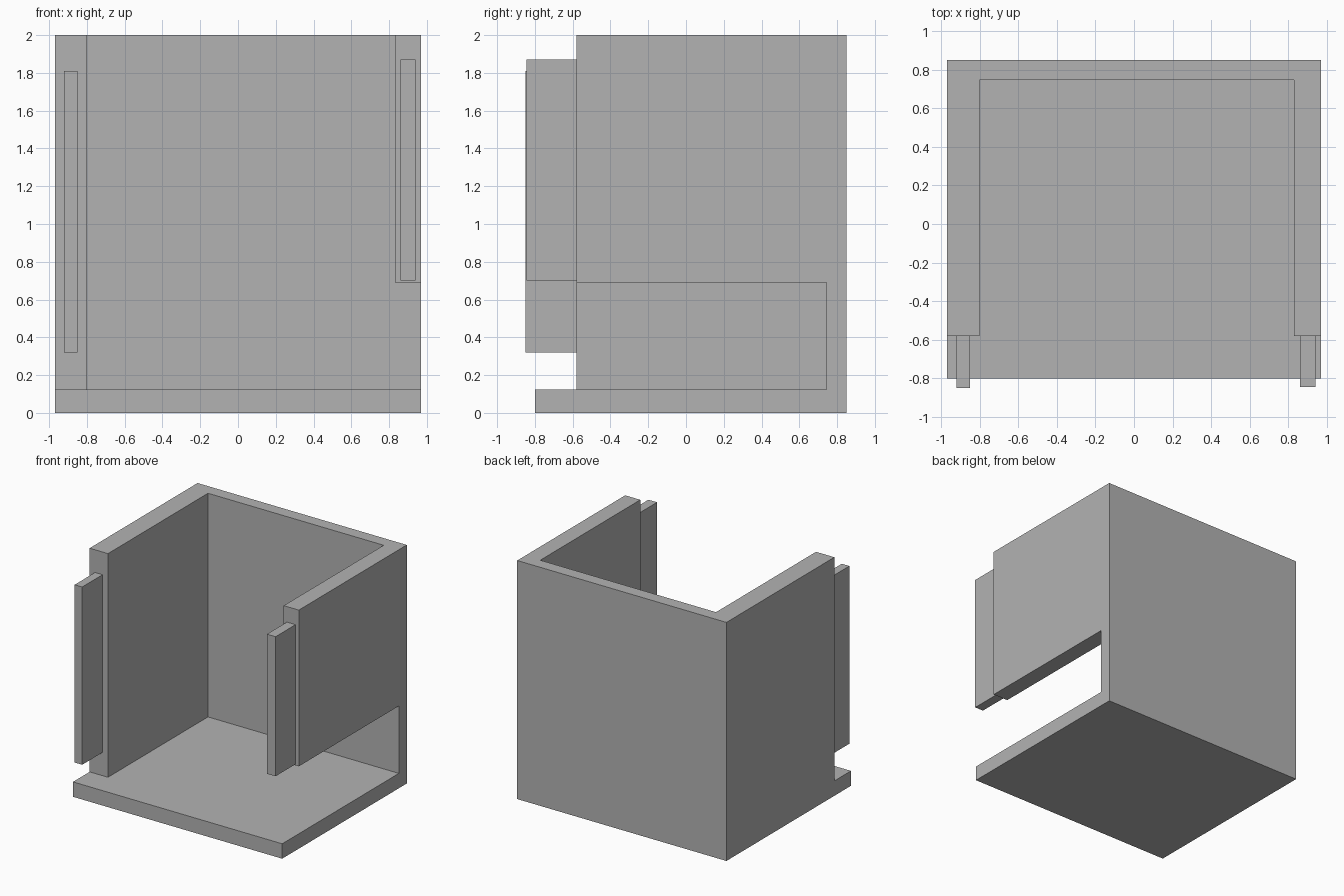
import bpy
import bmesh
from mathutils import Vector

default = bpy.data.objects.get("Cube")
if default:
    bpy.data.objects.remove(default, do_unlink=True)

GREY = (0.45, 0.45, 0.45, 1.0)
grey = bpy.data.materials.new("plain_grey")
grey.use_nodes = True
grey.diffuse_color = GREY
grey.node_tree.nodes["Principled BSDF"].inputs["Base Color"].default_value = GREY


def box(name, low, high):
    """Axis-aligned box between two opposite corners."""
    low, high = Vector(low), Vector(high)
    bm = bmesh.new()
    bmesh.ops.create_cube(bm, size=1)
    bmesh.ops.scale(bm, vec=high - low, verts=bm.verts)
    bmesh.ops.translate(bm, vec=(low + high) / 2, verts=bm.verts)
    mesh = bpy.data.meshes.new(name)
    bm.to_mesh(mesh)
    bm.free()
    mesh.materials.append(grey)
    obj = bpy.data.objects.new(name, mesh)
    bpy.context.collection.objects.link(obj)
    return obj


def cut(target, name, low, high):
    """Subtract a box from the target and discard the cutter."""
    cutter = box(name, low, high)
    cutter.hide_render = True
    mod = target.modifiers.new(name, 'BOOLEAN')
    mod.operation = 'DIFFERENCE'
    mod.solver = 'EXACT'
    mod.object = cutter
    bpy.context.view_layer.objects.active = target
    bpy.ops.object.modifier_apply(modifier=mod.name)
    bpy.data.objects.remove(cutter, do_unlink=True)


FLOOR_TOP = 0.125
BACK_INNER = 0.745
WALL_FRONT = -0.58

# Enclosure: floor, back wall and two side walls carved from one block
enclosure = box("enclosure", (-0.97, -0.8, 0), (0.97, 0.85, 2))
cut(enclosure, "front_step", (-2, -2, FLOOR_TOP), (2, WALL_FRONT, 3))
cut(enclosure, "interior", (-0.8, -2, FLOOR_TOP), (0.83, BACK_INNER, 3))
# Low opening beneath the left wall
cut(enclosure, "side_opening", (0.5, -2, FLOOR_TOP), (2, BACK_INNER, 0.69))

# Upright strips on the front ends of the side walls
box("right_front_strip", (-0.92, -0.85, 0.32), (-0.85, WALL_FRONT, 1.81))
box("left_front_strip", (0.86, -0.845, 0.7), (0.94, WALL_FRONT, 1.87))
